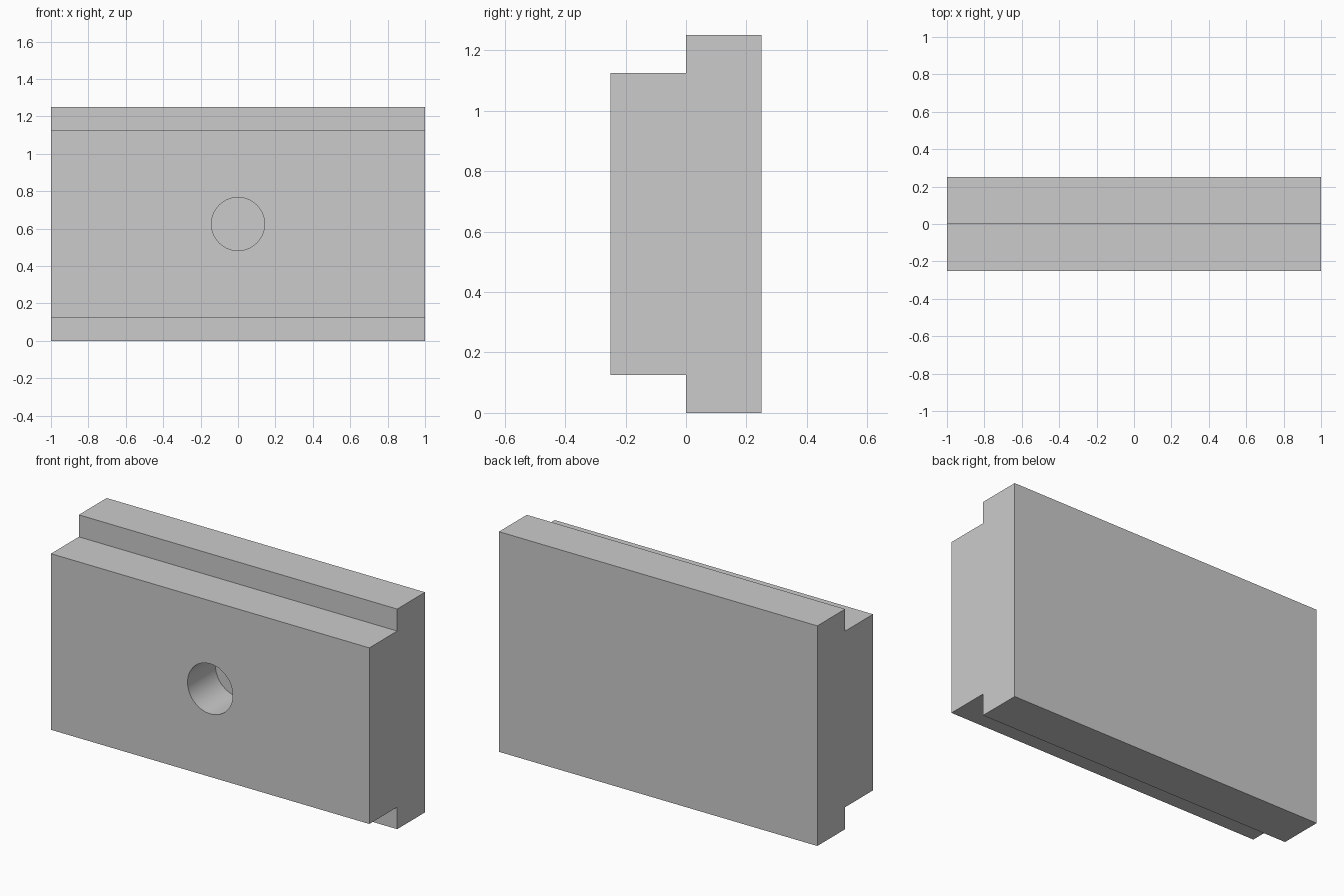
import bpy, bmesh
from math import radians

if "Cube" in bpy.data.objects:
    bpy.data.objects.remove(bpy.data.objects["Cube"])

# Stepped plate: T-shaped side profile (y, z) extruded along x
profile = [(-0.25, 0.125), (0, 0.125), (0, 0), (0.25, 0),
           (0.25, 1.25), (0, 1.25), (0, 1.125), (-0.25, 1.125)]
bm = bmesh.new()
face = bm.faces.new([bm.verts.new((-1, y, z)) for y, z in profile])
ext = bmesh.ops.extrude_face_region(bm, geom=[face])
bmesh.ops.translate(bm, vec=(2, 0, 0),
                    verts=[v for v in ext["geom"] if isinstance(v, bmesh.types.BMVert)])
bmesh.ops.recalc_face_normals(bm, faces=bm.faces[:])
mesh = bpy.data.meshes.new("stepped_plate")
bm.to_mesh(mesh)
bm.free()
plate = bpy.data.objects.new("stepped_plate", mesh)
bpy.context.collection.objects.link(plate)

# Blind round hole in the front, ending at the step (y = 0)
bpy.ops.mesh.primitive_cylinder_add(vertices=64, radius=0.142, depth=0.5,
                                    location=(0, -0.25, 0.625),
                                    rotation=(radians(90), 0, 0))
cutter = bpy.context.object
cutter.name = "hole_cutter"
cutter.hide_render = True

cut = plate.modifiers.new("front_hole", "BOOLEAN")
cut.operation = "DIFFERENCE"
cut.solver = "EXACT"
cut.object = cutter

# Apply the cut, drop the cutter and smooth the hole wall
bpy.ops.object.select_all(action="DESELECT")
plate.select_set(True)
bpy.context.view_layer.objects.active = plate
bpy.ops.object.modifier_apply(modifier=cut.name)
bpy.data.objects.remove(cutter)
bpy.ops.object.shade_smooth_by_angle(angle=radians(30))
